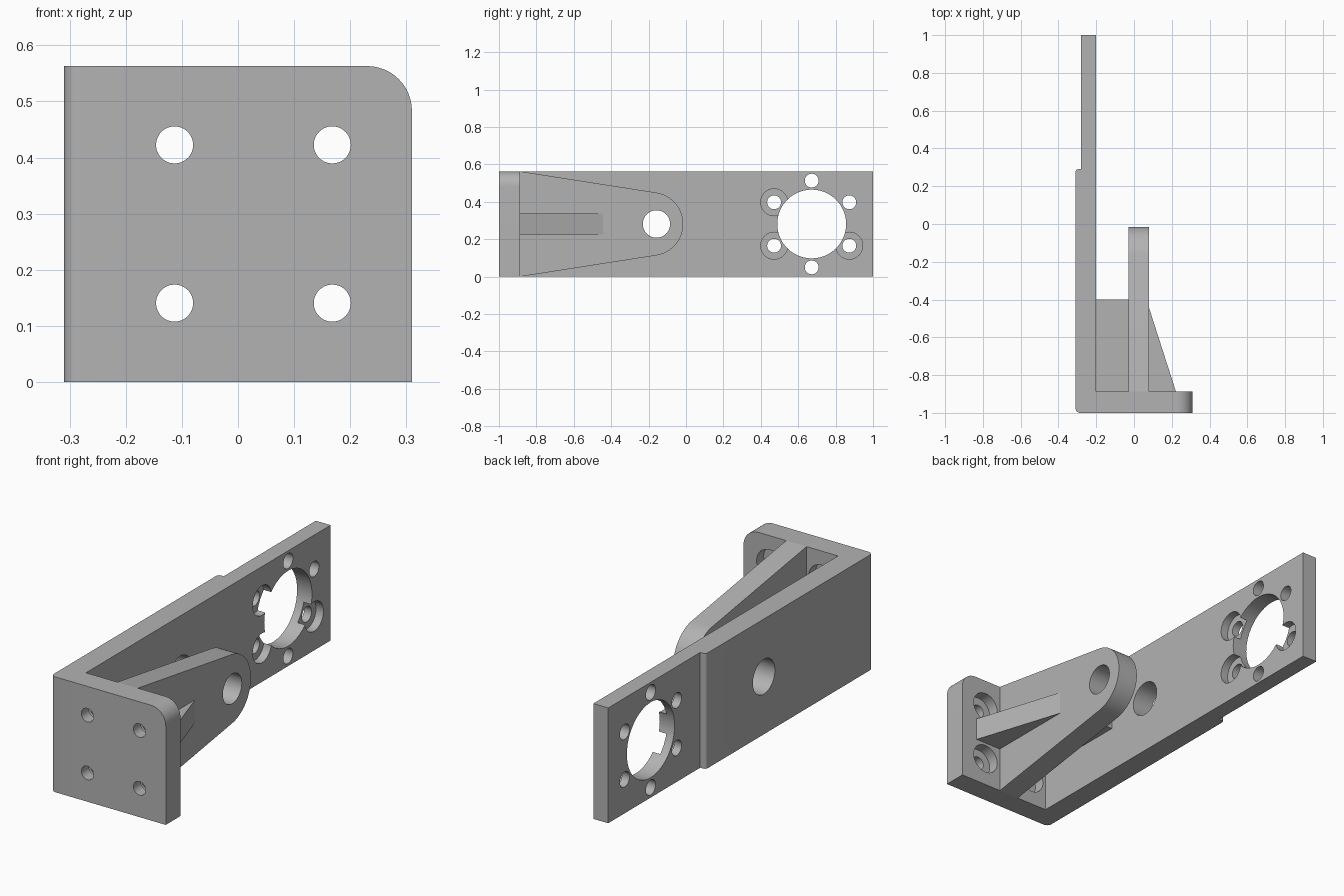
import bpy, bmesh
from math import sin, cos, radians
from mathutils import Vector

cube = bpy.data.objects.get("Cube")
if cube:
    bpy.data.objects.remove(cube, do_unlink=True)

HEIGHT = 0.563
MID = HEIGHT / 2

grey = bpy.data.materials.new("plain grey")
grey.use_nodes = True
grey.diffuse_color = (0.45, 0.45, 0.45, 1)
grey.node_tree.nodes["Principled BSDF"].inputs["Base Color"].default_value = grey.diffuse_color


def arc(cx, cy, r, start, end, steps=12):
    angles = [radians(start + (end - start) * i / steps) for i in range(steps + 1)]
    return [(cx + r * cos(a), cy + r * sin(a)) for a in angles]


def circle(cx, cy, r):
    return arc(cx, cy, r, 0, 360, 48)[:-1]


def prism(name, outline, axis, low, high):
    """Extrude a 2D outline along an axis between two positions."""
    place = {"x": lambda a, b, t: (t, a, b),
             "y": lambda a, b, t: (a, t, b),
             "z": lambda a, b, t: (a, b, t)}[axis]
    bm = bmesh.new()
    face = bm.faces.new([bm.verts.new(place(a, b, low)) for a, b in outline])
    new = bmesh.ops.extrude_face_region(bm, geom=[face])["geom"]
    bmesh.ops.translate(bm, vec=Vector(place(0, 0, high - low)),
                        verts=[v for v in new if isinstance(v, bmesh.types.BMVert)])
    bmesh.ops.recalc_face_normals(bm, faces=bm.faces)
    mesh = bpy.data.meshes.new(name)
    bm.to_mesh(mesh)
    bm.free()
    mesh.materials.append(grey)
    obj = bpy.data.objects.new(name, mesh)
    bpy.context.collection.objects.link(obj)
    return obj


def drill(obj, holes, axis):
    """Cut round holes given as (a, b, radius, low, high)."""
    cutters = []
    for a, b, r, low, high in holes:
        cutter = prism("hole_cutter", circle(a, b, r), axis, low, high)
        cutter.hide_render = True
        mod = obj.modifiers.new("hole", "BOOLEAN")
        mod.operation, mod.solver, mod.object = "DIFFERENCE", "EXACT", cutter
        cutters.append(cutter)
    graph = bpy.context.evaluated_depsgraph_get()
    mesh = bpy.data.meshes.new_from_object(obj.evaluated_get(graph))
    obj.modifiers.clear()
    obj.data = mesh
    for cutter in cutters:
        bpy.data.objects.remove(cutter, do_unlink=True)


# Long side plate: rounded front corner and a thinner rear section
side_plate = prism("side_plate",
                   arc(-0.285, -0.975, 0.025, 180, 270, 6)
                   + [(-0.2, -1), (-0.2, 1), (-0.28, 1), (-0.28, 0.29)]
                   + arc(-0.295, 0.275, 0.015, 90, 180, 6),
                   "z", 0, HEIGHT)

# Bearing opening, ring of six screw holes, three of them counterbored
ring_y = 0.672
holes = [(ring_y, MID, 0.184, -0.5, 0), (-0.158, MID, 0.085, -0.5, 0)]
for angle in range(30, 390, 60):
    y = ring_y + 0.232 * cos(radians(angle))
    z = MID + 0.232 * sin(radians(angle))
    holes.append((y, z, 0.037, -0.5, 0))
    if angle in (150, 210, 330):
        holes.append((y, z, 0.072, -0.24, 0))
drill(side_plate, holes, "x")

# Mounting plate across the front, with four counterbored holes
mount_plate = prism("mounting_plate",
                    [(-0.2, 0), (0.31, 0)]
                    + arc(0.23, HEIGHT - 0.08, 0.08, 0, 90)
                    + [(-0.2, HEIGHT)],
                    "y", -1, -0.887)
holes = []
for x in (-0.113, 0.168):
    for z in (MID - 0.141, MID + 0.141):
        holes += [(x, z, 0.033, -1.2, -0.7), (x, z, 0.072, -0.942, -0.7)]
drill(mount_plate, holes, "y")

# Tapered arm with a rounded end and a pivot hole
arm = prism("tapered_arm",
            [(-0.887, 0)] + arc(-0.185, MID, 0.17, -81.2, 81.2, 32) + [(-0.887, HEIGHT)],
            "x", -0.03, 0.08)
drill(arm, [(-0.158, MID, 0.073, -0.5, 0.5)], "x")

# Horizontal ribs on both sides of the arm
inner_rib = prism("inner_rib",
                  [(-0.2, -0.887), (-0.03, -0.887), (-0.03, -0.4), (-0.2, -0.4)],
                  "z", MID - 0.056, MID + 0.056)
outer_rib = prism("outer_rib", [(0.08, -0.887), (0.222, -0.887), (0.08, -0.445)],
                  "z", MID - 0.056, MID + 0.056)

# Smooth the round surfaces, keep the edges sharp
bpy.ops.object.select_all(action="DESELECT")
for obj in (side_plate, mount_plate, arm, inner_rib, outer_rib):
    obj.select_set(True)
bpy.context.view_layer.objects.active = side_plate
bpy.ops.object.shade_smooth_by_angle(angle=radians(30))
